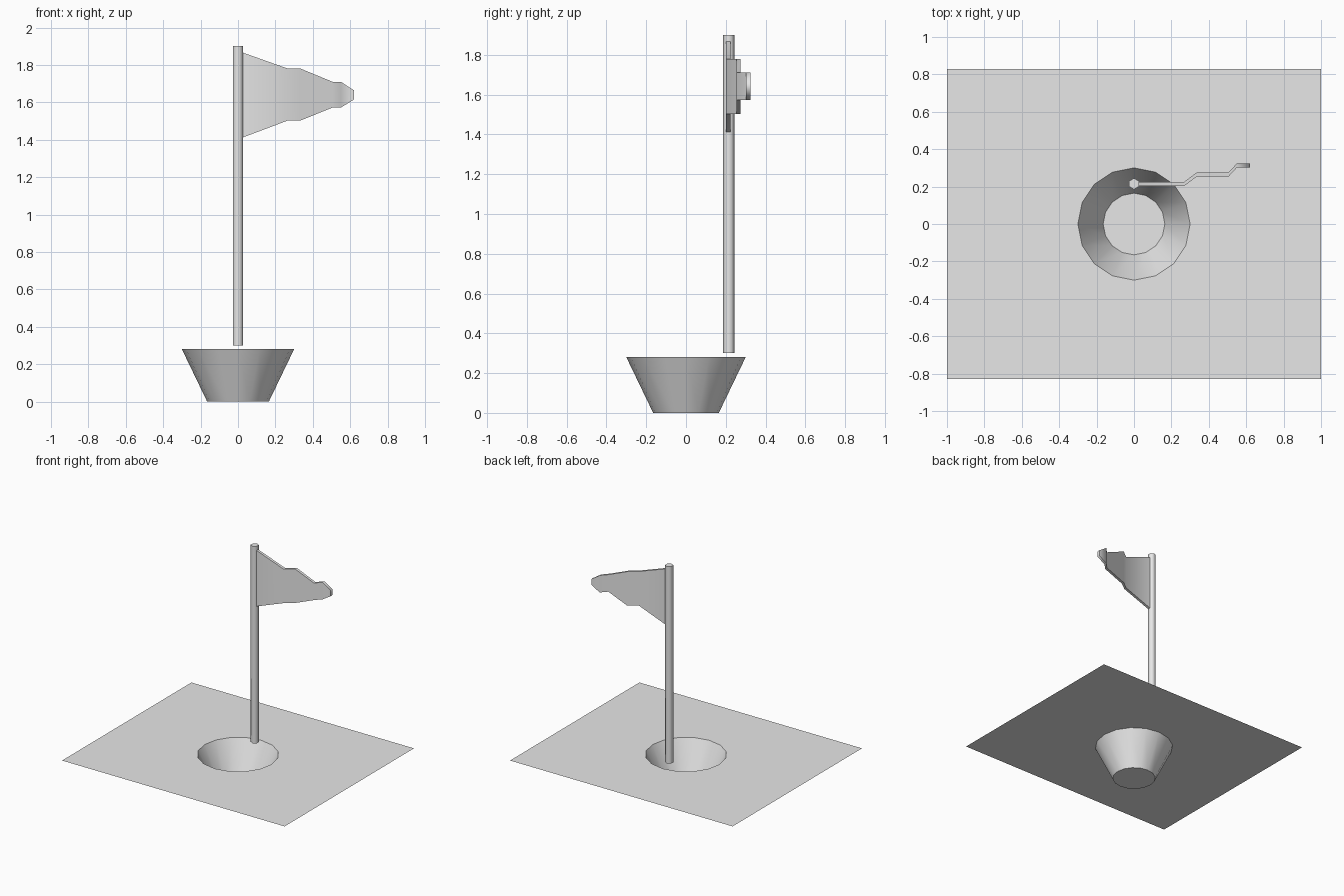
import bpy, bmesh, math
from mathutils import Vector

default = bpy.data.objects.get("Cube")
if default:
    bpy.data.objects.remove(default, do_unlink=True)

# Single light grey material
grey = bpy.data.materials.new("light_grey")
grey.use_nodes = True
colour = (0.8, 0.8, 0.8, 1)
grey.diffuse_color = colour
grey.node_tree.nodes["Principled BSDF"].inputs["Base Color"].default_value = colour

GROUND = 0.28
SIDES = 16
RIM = 0.3


def finish(bm, name, smooth_angle=None):
    mesh = bpy.data.meshes.new(name)
    bm.to_mesh(mesh)
    bm.free()
    obj = bpy.data.objects.new(name, mesh)
    bpy.context.collection.objects.link(obj)
    mesh.materials.append(grey)
    if smooth_angle:
        bpy.ops.object.select_all(action='DESELECT')
        obj.select_set(True)
        bpy.context.view_layer.objects.active = obj
        bpy.ops.object.shade_smooth_by_angle(angle=math.radians(smooth_angle))
    return obj


def ring(bm, radius, z, sides=SIDES):
    turn = math.tau / sides
    return [bm.verts.new((radius * math.cos(i * turn), radius * math.sin(i * turn), z))
            for i in range(sides)]


def pairs(loop):
    return zip(loop, loop[1:] + loop[:1])


# Ground sheet with a round hole
bm = bmesh.new()
outer = [bm.verts.new((sx, sy * 0.83, GROUND))
         for sx, sy in ((-1, -1), (1, -1), (1, 1), (-1, 1))]
edges = [bm.edges.new(p) for loop in (outer, ring(bm, RIM, GROUND)) for p in pairs(loop)]
bmesh.ops.triangle_fill(bm, use_beauty=True, edges=edges, normal=Vector((0, 0, 1)))
for f in bm.faces:
    f.normal_update()
    if f.normal.z < 0:
        f.normal_flip()
finish(bm, "ground")

# Tapered hole cup with its floor
bm = bmesh.new()
top, bottom = ring(bm, RIM, GROUND), ring(bm, 0.165, 0)
for (a, b), (c, d) in zip(pairs(top), pairs(bottom)):
    bm.faces.new((a, b, d, c))
bm.faces.new(bottom)
finish(bm, "hole_cup", 40)

# Six-sided pole
bm = bmesh.new()
low, high = ring(bm, 0.03, 0.3, 6), ring(bm, 0.03, 1.9, 6)
for (a, b), (c, d) in zip(pairs(low), pairs(high)):
    bm.faces.new((a, b, d, c))
bm.faces.new(low[::-1])
bm.faces.new(high)
pole = finish(bm, "pole", 65)
pole.rotation_euler.z = math.radians(30)
pole.location.y = 0.215

# Rippled flag: each section is x, y, lower z, upper z
sections = [(0.02, 0.213, 1.41, 1.868), (0.267, 0.213, 1.503, 1.78),
            (0.335, 0.264, 1.503, 1.78), (0.505, 0.264, 1.572, 1.71),
            (0.55, 0.313, 1.572, 1.71), (0.62, 0.313, 1.615, 1.664)]
half = 0.011
bm = bmesh.new()
loops = [[bm.verts.new(p) for p in ((x, y - half, lo), (x, y + half, lo),
                                    (x, y + half, hi), (x, y - half, hi))]
         for x, y, lo, hi in sections]
for first, second in zip(loops, loops[1:]):
    for (a, b), (c, d) in zip(pairs(first), pairs(second)):
        bm.faces.new((a, b, d, c))
bm.faces.new(loops[0])
bm.faces.new(loops[-1][::-1])
bmesh.ops.recalc_face_normals(bm, faces=bm.faces)
finish(bm, "flag", 60)
